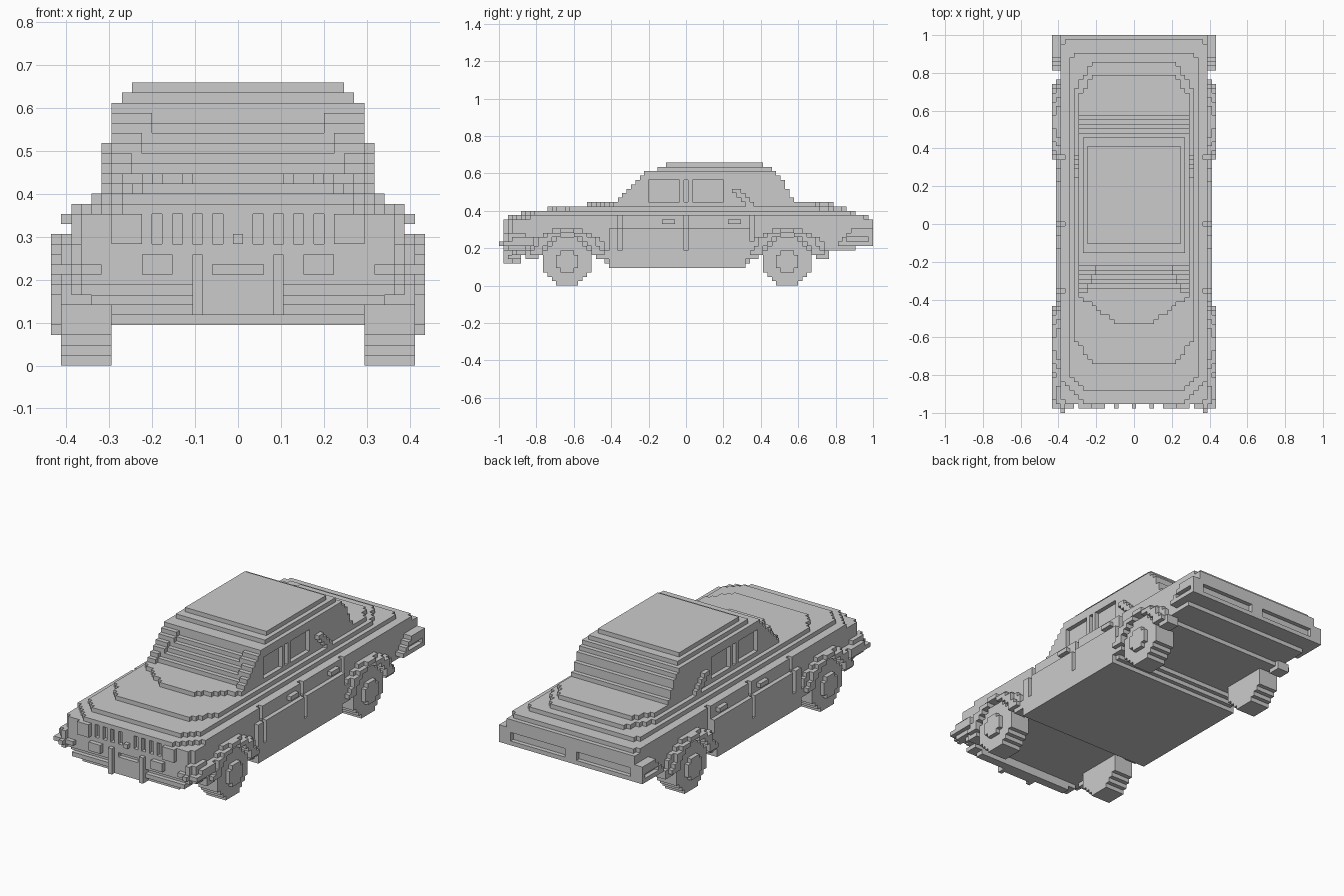
import bpy
import bmesh
from mathutils import Vector

cube = bpy.data.objects.get("Cube")
if cube:
    bpy.data.objects.remove(cube, do_unlink=True)

CELL = 2 / 85                 # the car is 85 cells long
AXLES = {"front": 15.5, "rear": 65.5}
HUB_Z = 5.5


def box(a, y, z):
    """Cells mirrored in x; each range is half open, a counts from the centre line."""
    return {(s * i, j, k) for s in (-1, 1) for i in range(*a)
            for j in range(*y) for k in range(*z)}


def slab(z, y, width, front=(0, 1), rear=(0, 1)):
    """Layers with a plan tapered at each end by (cut, length)."""
    cells = set()
    for j in range(*y):
        cut = max(front[0] * (1 - (j - y[0]) / front[1]),
                  rear[0] * (1 - (y[1] - 1 - j) / rear[1]), 0)
        cells |= box((0, width + 1 - round(cut)), (j, j + 1), z)
    return cells


def disc(a, yc, ry, rz, lowest=0):
    """Cells of a stepped ellipse around an axle."""
    span = int(ry) + 1
    mid = int(yc)
    return {(i, j, k) for i, j, k in box(a, (mid - span, mid + span + 1), (lowest, 15))
            if ((j + .5 - yc) / ry) ** 2 + ((k + .5 - HUB_Z) / rz) ** 2 < 1}


def skin(cells):
    """Outermost side cells."""
    return {(i, j, k) for i, j, k in cells
            if i and (i + (1 if i > 0 else -1), j, k) not in cells}


def build(name, cells):
    """Mesh the exposed cell faces and merge the flat ones."""
    bm = bmesh.new()
    verts = {}

    def corner(p):
        key = tuple(p)
        if key not in verts:
            i, j, k = key
            verts[key] = bm.verts.new(((i - .5) * CELL, j * CELL - 1, k * CELL))
        return verts[key]

    for cell in cells:
        for axis in range(3):
            for side in (0, 1):
                step = [0, 0, 0]
                step[axis] = 1 if side else -1
                if tuple(c + d for c, d in zip(cell, step)) in cells:
                    continue
                u, v = (axis + 1) % 3, (axis + 2) % 3
                ring = []
                for du, dv in ((0, 0), (1, 0), (1, 1), (0, 1)):
                    p = list(cell)
                    p[axis] += side
                    p[u] += du
                    p[v] += dv
                    ring.append(corner(p))
                bm.faces.new(ring if side else ring[::-1])
    bmesh.ops.dissolve_limit(bm, angle_limit=.01, verts=bm.verts[:], edges=bm.edges[:])
    mesh = bpy.data.meshes.new(name)
    bm.to_mesh(mesh)
    bm.free()
    obj = bpy.data.objects.new(name, mesh)
    bpy.context.collection.objects.link(obj)
    return obj


# Lower body: underside steps, flanks, then bonnet and boot terraces
body = slab((4, 5), (25, 56), 16)
body |= slab((5, 6), (24, 57), 16)
body |= slab((6, 7), (23, 58), 16)
body |= slab((7, 8), (3, 74), 16, (1, 2))
body |= slab((8, 9), (2, 81), 16, (1, 2))
body |= slab((9, 10), (2, 85), 16, (1, 2))
body |= slab((10, 12), (2, 84), 16, (1, 2))
body |= slab((12, 15), (2, 85), 16, (1, 2))
body |= slab((15, 16), (2, 84), 16, (5, 5), (1, 2))
body |= slab((16, 17), (5, 81), 14, (3, 3), (1, 2))
body |= slab((17, 18), (11, 79), 13, (4, 5), (4, 6))
body |= slab((18, 19), (20, 76), 12, (8, 6), (3, 4))
body |= box((0, 18), (25, 57), (7, 13))               # doors
body |= box((0, 13), (3, 5), (5, 6)) | box((0, 15), (2, 5), (6, 7))   # valance

# Wheel wells, door seams, grille slits and intake
for yc in AXLES.values():
    body -= disc((13, 18), yc, 6.3, 6.3)
edge = skin(body)
body -= {c for c in edge if c[1] in (27, 42, 57) and 8 <= c[2] < 16}
for a in (2, 4, 6, 8):
    body -= box((a, a + 1), (2, 3), (12, 15))
body -= box((0, 3), (2, 3), (9, 10))
build("lower_body", body)

# Cabin: (front, rear, half width) for each layer from the belt to the roof
cabin = set()
LAYERS = [(27, 67, 12), (28, 66, 12), (29, 66, 12), (30, 65, 12), (31, 65, 12),
          (32, 64, 12), (33, 63, 12), (36, 62, 11), (38, 60, 10)]
for k, (y0, y1, width) in enumerate(LAYERS, 19):
    cabin |= slab((k, k + 1), (y0, y1), width)
    if k < 25:                                        # inset windscreen
        cabin -= box((0, 9 + (24 - k) // 2), (y0, y0 + 1), (k, k + 1))
cabin |= box((0, 13), (34, 51), (18, 19))
for y in ((34, 41), (44, 51)):                        # side windows
    cabin -= box((12, 13), y, (18, 24))
cabin -= box((12, 13), (42, 43), (18, 24))
build("cabin", cabin)

# Stepped moulding on each rear quarter
quarter = set()
for n, k in enumerate(range(21, 16, -1)):
    quarter |= box((13, 14), (53 + n, 55 + n), (k, k + 1))
build("quarter_mouldings", quarter)

# Sills and door handles
build("sills", box((16, 18), (25, 56), (4, 7)))
build("door_handles", box((17, 18), (37, 40), (14, 15)) | box((17, 18), (52, 55), (14, 15)))

# Wheels, hubcaps and arch flares
for end, yc in AXLES.items():
    tyres = disc((13, 18), yc, 5.6, 5.6)
    caps = disc((18, 19), yc, 2.3, 2.3)
    well = disc((15, 19), yc, 6.3, 6.3)
    flare = disc((15, 18), yc, 9.5, 7.6, 6) | disc((18, 19), yc, 8.4, 7.2, 7)
    flare -= well
    for side, sign in (("left", 1), ("right", -1)):
        for part, cells in (("wheel", tyres), ("hubcap", caps), ("arch_flare", flare)):
            build(f"{end}_{side}_{part}", {c for c in cells if c[0] * sign > 0})

# Front lamps, centre badge block and bumper uprights
build("headlights", box((10, 13), (1, 2), (12, 15)))
build("fog_lamps", box((7, 10), (1, 2), (9, 11)))
build("grille_block", box((0, 1), (1, 2), (12, 13)))
build("bumper_uprights", box((4, 5), (1, 3), (5, 11)))
build("plate_panel", box((0, 4), (2, 4), (5, 9)))

# Bumper corners
front = box((14, 19), (1, 4), (9, 10)) | box((16, 17), (0, 2), (9, 10))
front |= box((16, 18), (2, 6), (8, 12)) | box((17, 19), (3, 8), (9, 11))
front |= box((16, 17), (1, 2), (8, 12))
build("front_bumper_corners", front)
rear = set()
for n, k in enumerate(range(9, 13)):
    rear |= box((16, 19), (77 + n, 85), (k, k + 1))
rear -= box((18, 19), (79, 84), (10, 11))
build("rear_bumper_corners", rear)
build("boot_latch", box((0, 2), (84, 85), (10, 12)))
